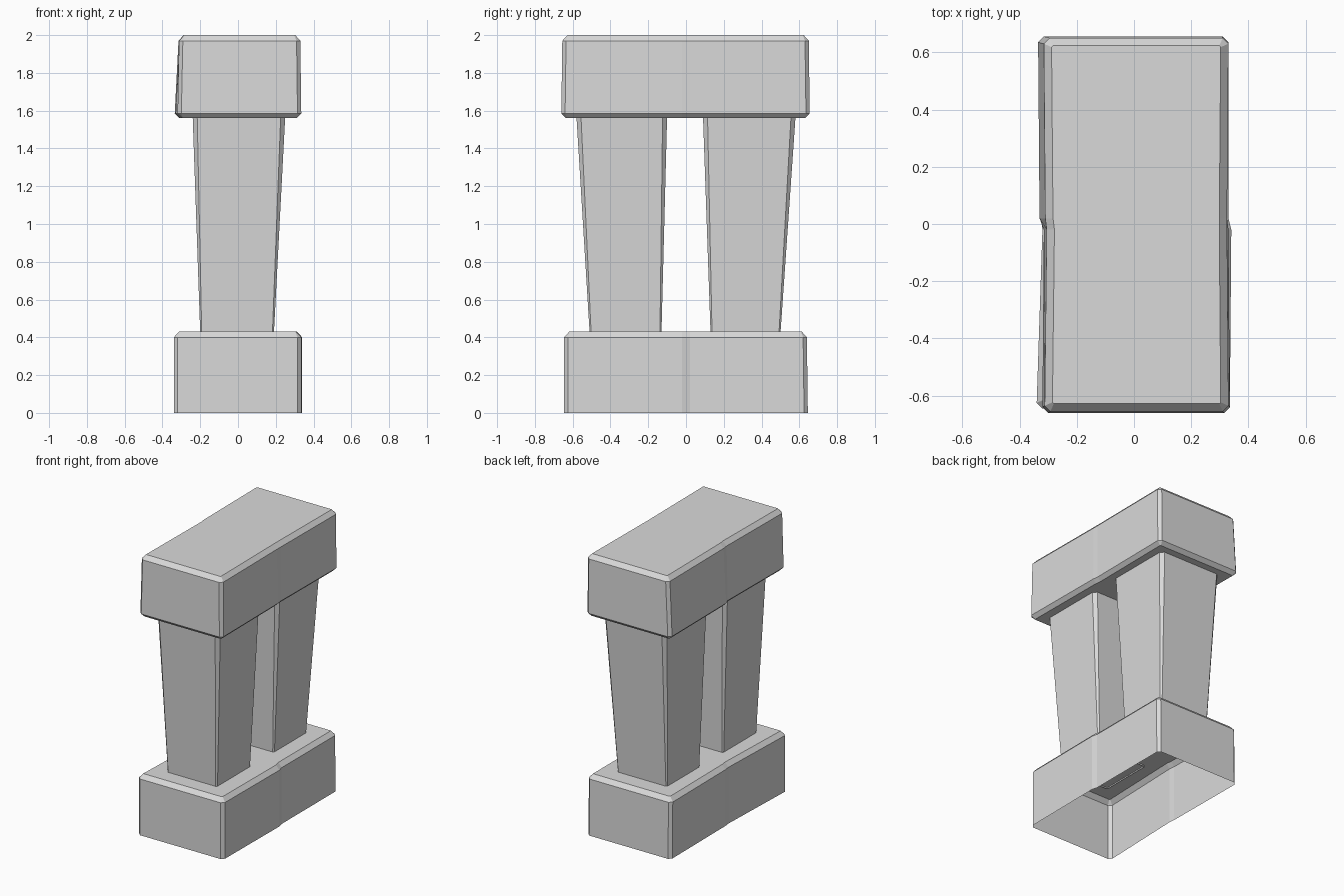
import bpy
import bmesh

cube = bpy.data.objects.get("Cube")
if cube:
    bpy.data.objects.remove(cube, do_unlink=True)

GREY = (0.7, 0.7, 0.7, 1)
stone = bpy.data.materials.new("grey stone")
stone.use_nodes = True
stone.diffuse_color = GREY
stone.node_tree.nodes["Principled BSDF"].inputs["Base Color"].default_value = GREY


def loft(name, rings, cap_bottom, cap_top):
    """Skin a stack of equal rings, with optional end caps."""
    bm = bmesh.new()
    loops = [[bm.verts.new(p) for p in ring] for ring in rings]
    for low, high in zip(loops, loops[1:]):
        for i in range(len(low)):
            j = (i + 1) % len(low)
            bm.faces.new((low[i], low[j], high[j], high[i]))
    if cap_bottom:
        bm.faces.new(loops[0][::-1])
    if cap_top:
        bm.faces.new(loops[-1])
    mesh = bpy.data.meshes.new(name)
    bm.to_mesh(mesh)
    bm.free()
    mesh.materials.append(stone)
    obj = bpy.data.objects.new(name, mesh)
    bpy.context.collection.objects.link(obj)
    return obj


def block_ring(z, left, right, front, back, inset=0.0, c=0.02):
    """Chamfered rectangle; each long side is two halves meeting at a small step."""
    l = [x + inset for x in left]
    r = [x - inset for x in right]
    f, b, s = front + inset, back - inset, 0.02
    pts = [(l[0] + c, f), (r[0] - c, f), (r[0], f + c), (r[1], -s), (r[2], s),
           (r[3], b - c), (r[3] - c, b), (l[3] + c, b), (l[3], b - c),
           (l[2], s), (l[1], -s), (l[0], f + c)]
    return [(x, y, z) for x, y in pts]


def pillar_ring(z, x0, x1, y0, y1, c):
    pts = [(x0 + c, y0), (x1 - c, y0), (x1, y0 + c), (x1, y1 - c),
           (x1 - c, y1), (x0 + c, y1), (x0, y1 - c), (x0, y0 + c)]
    return [(x, y, z) for x, y in pts]


# Base block: hollow shell, open underneath
base_l = (-0.34, -0.32, -0.325, -0.33)
base_r = (0.335, 0.34, 0.33, 0.33)
loft("base_block", [
    block_ring(0, base_l, base_r, -0.645, 0.645),
    block_ring(0.40, base_l, base_r, -0.645, 0.64),
    block_ring(0.43, base_l, base_r, -0.645, 0.64, 0.027, 0.005),
], False, True)

# Top slab: closed block, slightly wider at its lower edge
low_l = (-0.32, -0.315, -0.33, -0.335)
low_r = (0.335, 0.33, 0.325, 0.33)
top_l = (-0.312, -0.305, -0.31, -0.315)
top_r = (0.33, 0.325, 0.325, 0.33)
loft("top_slab", [
    block_ring(1.56, low_l, low_r, -0.66, 0.655, 0.025, 0.005),
    block_ring(1.585, low_l, low_r, -0.66, 0.655),
    block_ring(1.97, top_l, top_r, -0.655, 0.65),
    block_ring(2.0, top_l, top_r, -0.655, 0.65, 0.027, 0.005),
], True, True)

# Two flared pillars
for name, low_y, high_y in (("front_pillar", (-0.51, -0.13), (-0.58, -0.10)),
                            ("back_pillar", (0.13, 0.50), (0.09, 0.58))):
    loft(name, [
        pillar_ring(0.42, -0.20, 0.19, *low_y, 0.008),
        pillar_ring(1.57, -0.24, 0.25, *high_y, 0.024),
    ], False, False)
